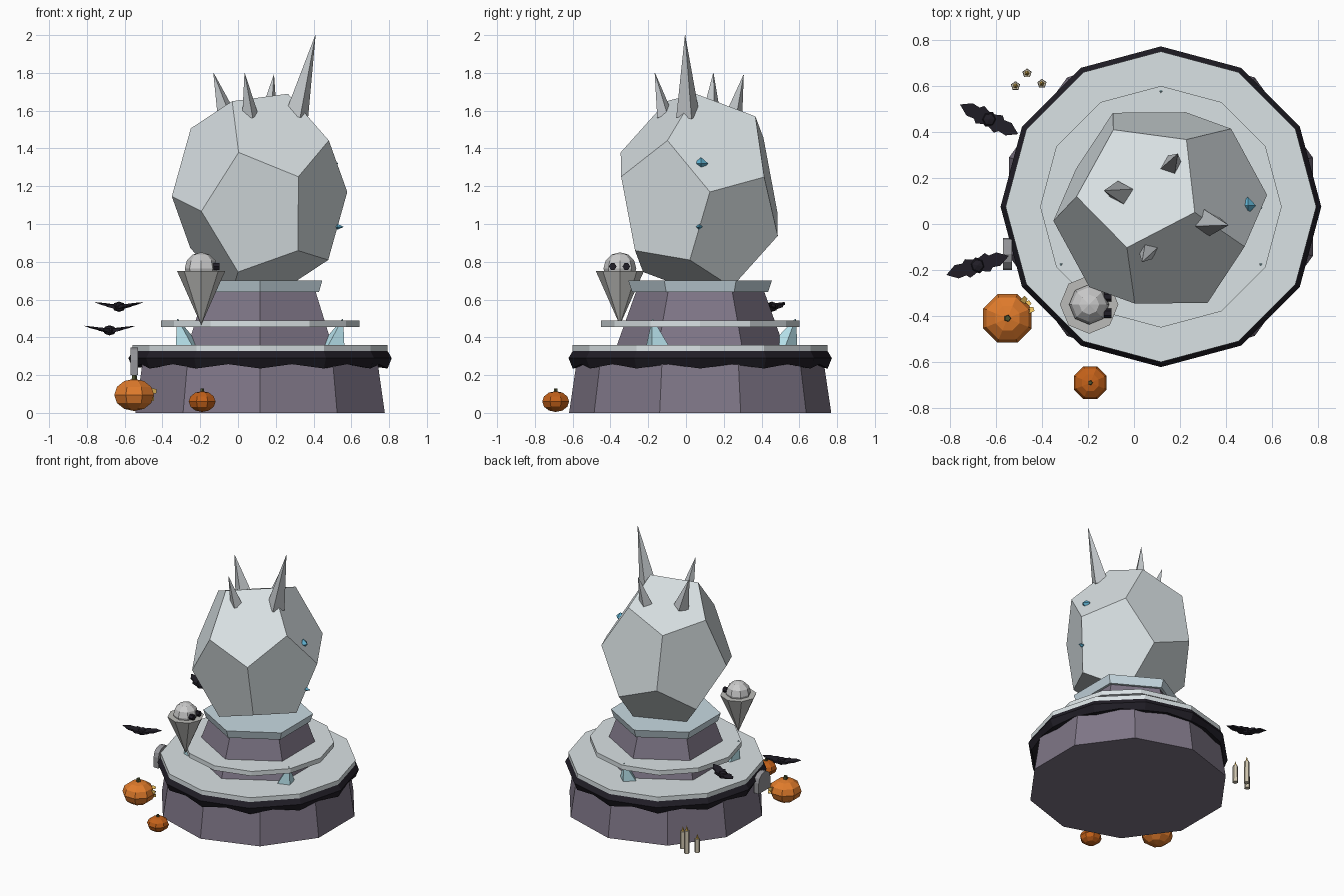
import bpy, bmesh
from math import pi, cos, sin, radians
from mathutils import Vector, Matrix

if "Cube" in bpy.data.objects:
    bpy.data.objects.remove(bpy.data.objects["Cube"])

CX, CY = 0.117, 0.075
MATS = {}


def mat(name, rgb):
    m = bpy.data.materials.new(name)
    m.diffuse_color = (*rgb, 1)
    m.use_nodes = True
    m.node_tree.nodes["Principled BSDF"].inputs["Base Color"].default_value = m.diffuse_color
    MATS[name] = m


for n, c in {"stone": (0.21, 0.18, 0.24), "pale": (0.70, 0.76, 0.78), "ice": (0.58, 0.70, 0.76),
             "black": (0.015, 0.013, 0.02), "crystal": (0.5, 0.8, 0.88), "gem": (0.12, 0.45, 0.65),
             "white": (0.78, 0.78, 0.76), "spike": (0.55, 0.58, 0.6), "shroud": (0.5, 0.5, 0.48),
             "orange": (0.75, 0.2, 0.025), "rust": (0.55, 0.12, 0.01), "stem": (0.08, 0.09, 0.03),
             "glow": (0.8, 0.5, 0.1), "wax": (0.62, 0.56, 0.43), "slab": (0.3, 0.3, 0.32)}.items():
    mat(n, c)


def finish(name, bm, material):
    bmesh.ops.recalc_face_normals(bm, faces=bm.faces[:])
    me = bpy.data.meshes.new(name)
    bm.to_mesh(me)
    bm.free()
    ob = bpy.data.objects.new(name, me)
    bpy.context.collection.objects.link(ob)
    me.materials.append(MATS[material])
    return ob


def loft(name, rings, material, closed=False):
    """Skin a list of point rings; caps the ends, or joins last ring to first."""
    bm = bmesh.new()
    vs = [[bm.verts.new(p) for p in r] for r in rings]
    n = len(rings[0])
    pairs = list(zip(vs, vs[1:])) + ([(vs[-1], vs[0])] if closed else [])
    for a, b in pairs:
        for i in range(n):
            j = (i + 1) % n
            bm.faces.new((a[i], a[j], b[j], b[i]))
    if not closed:
        bm.faces.new(vs[0])
        bm.faces.new(vs[-1])
    bmesh.ops.remove_doubles(bm, verts=bm.verts[:], dist=1e-5)
    return finish(name, bm, material)


def ring(c, d, r, n, phase=0):
    d = Vector(d).normalized()
    u = Vector((1, 0, 0)) if abs(d.x) < 0.8 else Vector((0, 1, 0))
    u = (u - d * u.dot(d)).normalized()
    v = d.cross(u)
    return [Vector(c) + r * (cos(phase + 2 * pi * i / n) * u + sin(phase + 2 * pi * i / n) * v) for i in range(n)]


def frustum(name, a, b, r1, r2, n, material, phase=0):
    d = Vector(b) - Vector(a)
    return loft(name, [ring(a, d, r1, n, phase), ring(b, d, max(r2, 0.001), n, phase)], material)


def tier(name, z0, z1, r1, r2, n, material, phase=0):
    return frustum(name, (CX, CY, z0), (CX, CY, z1), r1, r2, n, material, phase)


def ball(name, loc, scale, material, seg=8, rings=6, rot=0):
    bm = bmesh.new()
    bmesh.ops.create_uvsphere(bm, u_segments=seg, v_segments=rings, radius=1)
    bm.transform(Matrix.Translation(loc) @ Matrix.Rotation(rot, 4, 'Z') @ Matrix.Diagonal((*scale, 1)))
    return finish(name, bm, material)


# Stacked pedestal
tier("lower_tier", 0, 0.33, 0.694, 0.645, 10, "stone", radians(18))
tier("lower_plate", 0.325, 0.36, 0.675, 0.675, 12, "pale")
tier("upper_tier", 0.36, 0.64, 0.44, 0.34, 6, "stone", radians(30))
tier("upper_plate", 0.455, 0.49, 0.525, 0.525, 12, "pale")
tier("collar", 0.64, 0.70, 0.36, 0.38, 6, "ice", radians(30))

# Dark icing band with a scalloped lower edge
sections = []
for i in range(24):
    a, k, dip = 2 * pi * i / 24, (1, cos(pi / 12))[i % 2], (0.235, 0.258)[i % 2]
    prof = [(0.60, 0.33), (0.672, 0.332), (0.697, 0.29), (0.675, dip), (0.60, dip + 0.01)]
    sections.append([(CX + r * k * cos(a), CY + r * k * sin(a), z) for r, z in prof])
loft("icing_band", sections, "black", closed=True)

# Tilted boulder: stretched dodecahedron
axis = Vector((-0.241, 0.266, 0.933)).normalized()
u = Vector((0.846, -0.418, 0.337))
u = (u - axis * u.dot(axis)).normalized()
v = axis.cross(u)
bm = bmesh.new()
for k in range(5):
    w = cos(k * 2 * pi / 5) * u + sin(k * 2 * pi / 5) * v
    for h, r in ((0.7947, 0.6071), (0.1876, 0.9822)):
        for s in (1, -1):
            p = 0.468 * s * (h * axis + r * w)
            bm.verts.new((p.x + 0.114, p.y + 0.07, p.z * 1.2 + 1.158))
bmesh.ops.convex_hull(bm, input=bm.verts[:])
bmesh.ops.dissolve_limit(bm, angle_limit=radians(3), verts=bm.verts[:], edges=bm.edges[:])
finish("boulder", bm, "pale")

# Crown spikes
for base, tip, r in (((0.31, 0.01, 1.57), (0.41, -0.005, 2.0), 0.065),
                     ((-0.055, 0.135, 1.56), (-0.13, 0.145, 1.80), 0.055),
                     ((0.065, -0.11, 1.57), (0.035, -0.165, 1.80), 0.045),
                     ((0.16, 0.25, 1.56), (0.19, 0.305, 1.79), 0.05)):
    frustum("crown_spike", base, tip, r, 0, 4, "spike", 0.3)

# Gems on the boulder
ball("gem_upper", (0.495, 0.08, 1.32), (0.035, 0.038, 0.033), "gem", 4, 2)
ball("gem_lower", (0.527, 0.07, 0.985), (0.033, 0.018, 0.015), "gem", 4, 2)

# Crystals between the plates
for deg in (90, 210, 330):
    c, s = cos(radians(deg)), sin(radians(deg))
    frustum("crystal", (CX + 0.45 * c, CY + 0.45 * s, 0.35), (CX + 0.505 * c, CY + 0.505 * s, 0.497),
            0.07, 0.003, 4, "crystal", radians(deg))

# Ghost
frustum("ghost_shroud", (-0.195, -0.35, 0.465), (-0.195, -0.35, 0.75), 0, 0.127, 8, "shroud")
ball("ghost_head", (-0.195, -0.35, 0.765), (0.087, 0.087, 0.085), "white")
for y in (-0.388, -0.316):
    frustum("ghost_eye", (-0.13, y, 0.775), (-0.098, y, 0.775), 0.02, 0.02, 6, "black")

# Pumpkins
for x, y, z, r, h, m in ((-0.55, -0.41, 0.095, 0.114, 0.085, "orange"), (-0.19, -0.69, 0.06, 0.077, 0.055, "rust")):
    ball("pumpkin", (x, y, z), (r, r, h), m, rot=pi / 8)
    frustum("pumpkin_stem", (x, y, z + h * 0.8), (x, y, z + h * 1.25), r * 0.15, r * 0.12, 5, "stem")
# Carved glowing face
for deg, z in ((18, 0.115), (50, 0.115), (34, 0.075)):
    c, s = cos(radians(deg)), sin(radians(deg))
    frustum("carved_feature", (-0.55 + 0.09 * c, -0.41 + 0.09 * s, z), (-0.55 + 0.122 * c, -0.41 + 0.122 * s, z),
            0.02, 0.012, 3, "glow")

# Candles with flames
for x, y, h in ((-0.515, 0.60, 0.10), (-0.465, 0.655, 0.17), (-0.40, 0.61, 0.13)):
    frustum("candle", (x, y, 0), (x, y, h), 0.021, 0.019, 5, "wax", pi / 2)
    frustum("candle_flame", (x, y, h), (x, y, h + 0.035), 0.011, 0, 5, "glow")

# Bats
WING = [(0, 0.025), (0.045, 0.042), (0.06, 0.027), (0.095, 0.03), (0.142, 0),
        (0.095, -0.03), (0.06, -0.027), (0.045, -0.042), (0, -0.025)]
for loc, rot in (((-0.63, 0.455, 0.562), radians(-27)), ((-0.68, -0.18, 0.437), radians(17))):
    ball("bat_body", loc, (0.036, 0.036, 0.027), "black", 6, 4, rot)
    place = Matrix.Translation(loc) @ Matrix.Rotation(rot, 4, 'Z')
    for side in (1, -1):
        layers = [[place @ Vector((side * a, b, 0.17 * a + t * (1 - a / 0.15))) for a, b in WING] for t in (-0.014, 0.008)]
        loft("bat_wing", layers, "black")

# Small rounded headstone at the left
arch = [(-0.07, 0.20), (0.07, 0.20)] + [(0.07 * cos(i * pi / 6), 0.28 + 0.065 * sin(i * pi / 6)) for i in range(7)]
loft("headstone", [[(x, -0.13 + a, z) for a, z in arch] for x in (-0.57, -0.53)], "slab")
